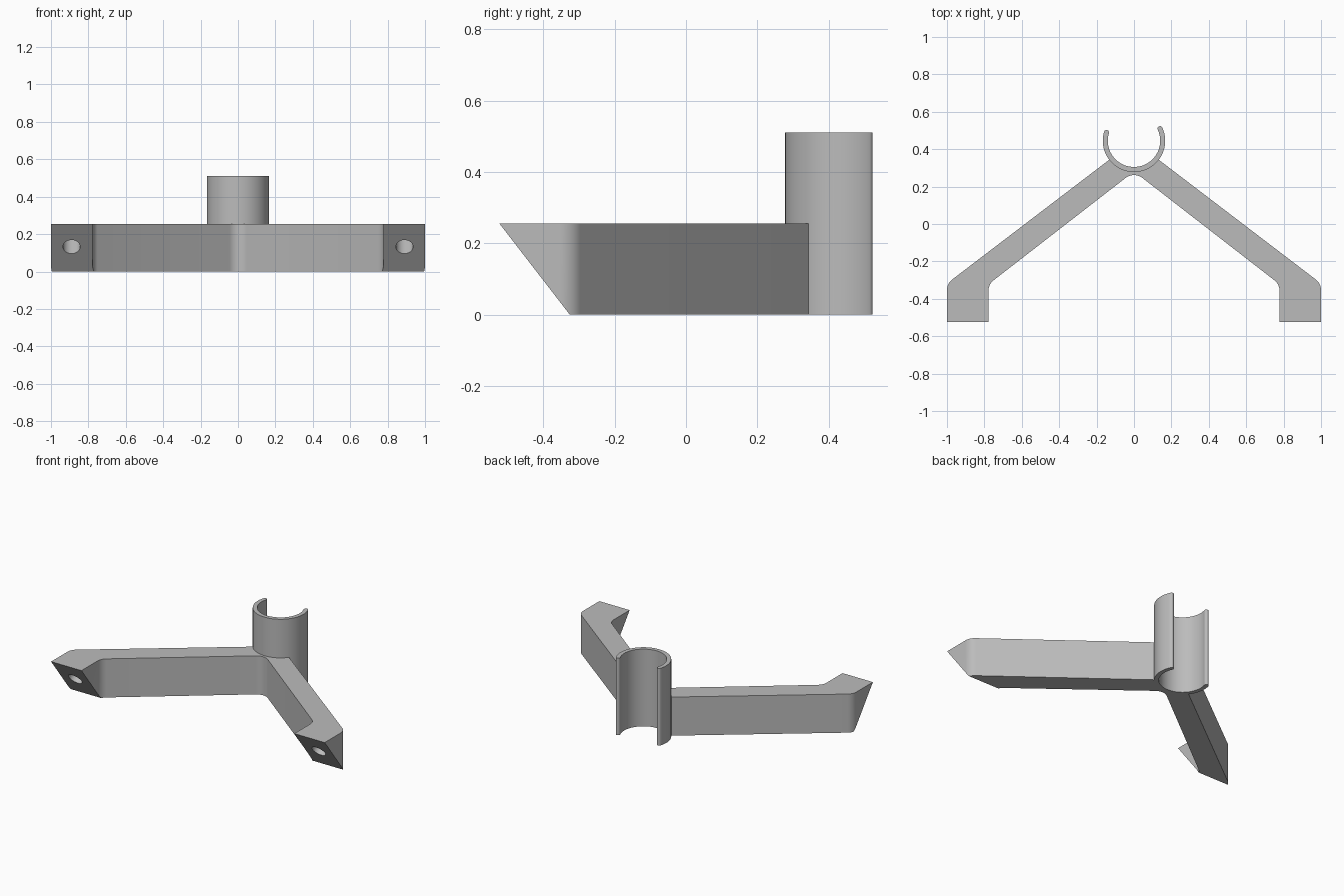
import bpy, bmesh, math
from mathutils import Vector

if "Cube" in bpy.data.objects:
    bpy.data.objects.remove(bpy.data.objects["Cube"])

grey = bpy.data.materials.new("plain grey")
grey.use_nodes = True
grey.diffuse_color = (0.5, 0.5, 0.5, 1)
grey.node_tree.nodes["Principled BSDF"].inputs["Base Color"].default_value = (0.5, 0.5, 0.5, 1)

RING = Vector((0, 0.445))
R_OUT, R_IN = 0.167, 0.14
ARM_H, RING_H = 0.255, 0.51


def arc(centre, radius, start, end, steps):
    """Points on an arc, angles in degrees."""
    angles = [math.radians(start + (end - start) * i / steps) for i in range(steps + 1)]
    return [centre + radius * Vector((math.cos(a), math.sin(a))) for a in angles]


def fillet(before, corner, after, cut, steps=10):
    """Tangent arc that replaces a corner, starting cut away from it."""
    c = Vector(corner)
    u, v = (Vector(before) - c).normalized(), (Vector(after) - c).normalized()
    half = u.angle(v) / 2
    centre = c + (u + v).normalized() * cut / math.cos(half)
    a, b = c + u * cut - centre, c + v * cut - centre
    sweep = a.angle(b)
    return [centre + (a * math.sin(sweep * (1 - i / steps)) + b * math.sin(sweep * i / steps))
            / math.sin(sweep) for i in range(steps + 1)]


def prism(name, points, height):
    """Upright solid from a plan outline."""
    bm = bmesh.new()
    face = bm.faces.new([bm.verts.new((p[0], p[1], 0)) for p in points])
    extruded = bmesh.ops.extrude_face_region(bm, geom=[face])["geom"]
    bmesh.ops.translate(bm, vec=(0, 0, height),
                        verts=[g for g in extruded if isinstance(g, bmesh.types.BMVert)])
    bmesh.ops.recalc_face_normals(bm, faces=bm.faces)
    mesh = bpy.data.meshes.new(name)
    bm.to_mesh(mesh)
    bm.free()
    mesh.materials.append(grey)
    obj = bpy.data.objects.new(name, mesh)
    bpy.context.collection.objects.link(obj)
    return obj


def activate(obj):
    bpy.ops.object.select_all(action="DESELECT")
    obj.select_set(True)
    bpy.context.view_layer.objects.active = obj


def subtract(target, cutter):
    cutter.hide_render = True
    mod = target.modifiers.new("cut", "BOOLEAN")
    mod.operation, mod.solver, mod.object = "DIFFERENCE", "EXACT", cutter
    activate(target)
    bpy.ops.object.modifier_apply(modifier=mod.name)
    bpy.data.objects.remove(cutter)


# Arms: right half of the plan from the inner apex round to the ring, then mirrored
apex, inner, outer, joint = (0, 0.281), (0.778, -0.322), (1, -0.318), (0.13, 0.345)
half = fillet((-inner[0], inner[1]), apex, inner, 0.057)[5:]
half += fillet(apex, inner, (0.778, -0.7), 0.035)
half += [Vector((0.778, -0.7)), Vector((1, -0.7))]
half += fillet((1, -0.7), outer, joint, 0.035)
half += arc(RING, R_OUT - 0.003, -37.5, -90, 12)
mirrored = [Vector((-p.x, p.y)) for p in reversed(half[1:-1])]
arms = prism("angled_arms", half + mirrored, ARM_H)

# Sloping front faces of the feet
normal = Vector((0, -0.255, -0.197)).normalized()
on_slope = Vector((0, -0.428, 0.132))
turn = normal.to_track_quat("Z", "Y").to_euler()
bpy.ops.mesh.primitive_cube_add(size=1, location=on_slope + normal * 0.5, rotation=turn)
slope_cutter = bpy.context.object
slope_cutter.scale = (3, 3, 1)
bpy.context.view_layer.update()
subtract(arms, slope_cutter)

# Blind screw holes square to the slopes
for side in (-1, 1):
    bpy.ops.mesh.primitive_cylinder_add(vertices=48, radius=0.046, depth=0.25, rotation=turn,
                                        location=on_slope + Vector((side * 0.89, 0, 0)))
    subtract(arms, bpy.context.object)

# Open clip ring with rounded lips
START, END = 163.3, 385
mid, lip = (R_OUT + R_IN) / 2, (R_OUT - R_IN) / 2
lip_end = arc(RING, mid, END, END, 1)[0]
lip_start = arc(RING, mid, START, START, 1)[0]
ring = arc(RING, R_OUT, START, END, 64)
ring += arc(lip_end, lip, END, END + 180, 10)[1:-1]
ring += arc(RING, R_IN, END, START, 64)
ring += arc(lip_start, lip, START + 180, START + 360, 10)[1:-1]
clip = prism("clip_ring", ring, RING_H)

for obj in (arms, clip):
    activate(obj)
    bpy.ops.object.shade_smooth_by_angle(angle=math.radians(30))
